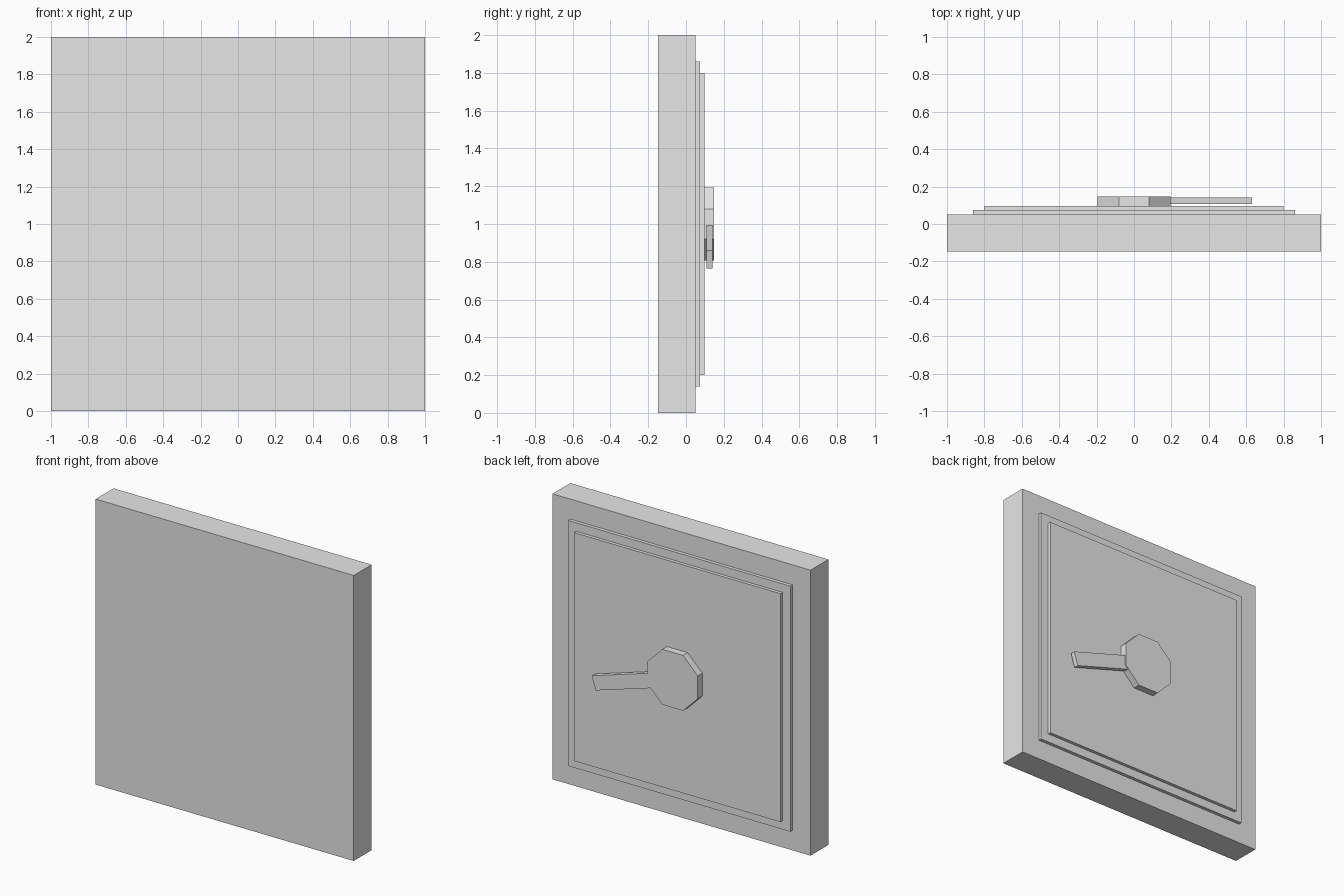
import bpy
import math
from mathutils import Matrix, Vector

default_cube = bpy.data.objects.get("Cube")
if default_cube:
    bpy.data.objects.remove(default_cube, do_unlink=True)

# Single plain grey for every part
GREY = (0.8, 0.8, 0.8, 1)
grey = bpy.data.materials.new("light_grey")
grey.use_nodes = True
grey.diffuse_color = GREY
next(n for n in grey.node_tree.nodes
     if n.type == "BSDF_PRINCIPLED").inputs["Base Color"].default_value = GREY

CENTRE_Z = 1.0


def finish(name, transform):
    """Name the active primitive, bake its placement and colour it."""
    obj = bpy.context.object
    obj.name = obj.data.name = name
    obj.data.transform(transform)
    obj.data.materials.append(grey)
    return obj


def box(name, x, y, z, transform=Matrix()):
    """Box spanning the given (low, high) ranges, then transformed."""
    bpy.ops.mesh.primitive_cube_add(size=1)
    spans = (x, y, z)
    middle = Vector([(lo + hi) / 2 for lo, hi in spans])
    size = Vector([hi - lo for lo, hi in spans])
    return finish(name, transform @ Matrix.Translation(middle) @ Matrix.Diagonal(size).to_4x4())


# Square slab with two stepped plates on its back
for name, half, y in (
    ("door_slab", 1.0, (-0.147, 0.05)),
    ("outer_plate", 0.86, (0.05, 0.074)),
    ("inner_plate", 0.8, (0.074, 0.097)),
):
    box(name, (-half, half), y, (CENTRE_Z - half, CENTRE_Z + half))

# Octagonal hub with its flats level
APOTHEM, HUB_DEPTH = 0.194, 0.05
bpy.ops.mesh.primitive_cylinder_add(
    vertices=8, radius=APOTHEM / math.cos(math.pi / 8), depth=HUB_DEPTH)
finish("handle_hub",
       Matrix.Translation((0, 0.097 + HUB_DEPTH / 2, CENTRE_Z))
       @ Matrix.Rotation(math.pi / 2, 4, "X")
       @ Matrix.Rotation(math.pi / 8, 4, "Z"))

# Lever reaching out of the hub and drooping towards the left edge
droop = Matrix.Translation((0, 0, CENTRE_Z)) @ Matrix.Rotation(math.radians(17), 4, "Y")
box("handle_lever", (0.1, 0.645), (0.108, 0.141), (-0.05, 0.05), droop)
